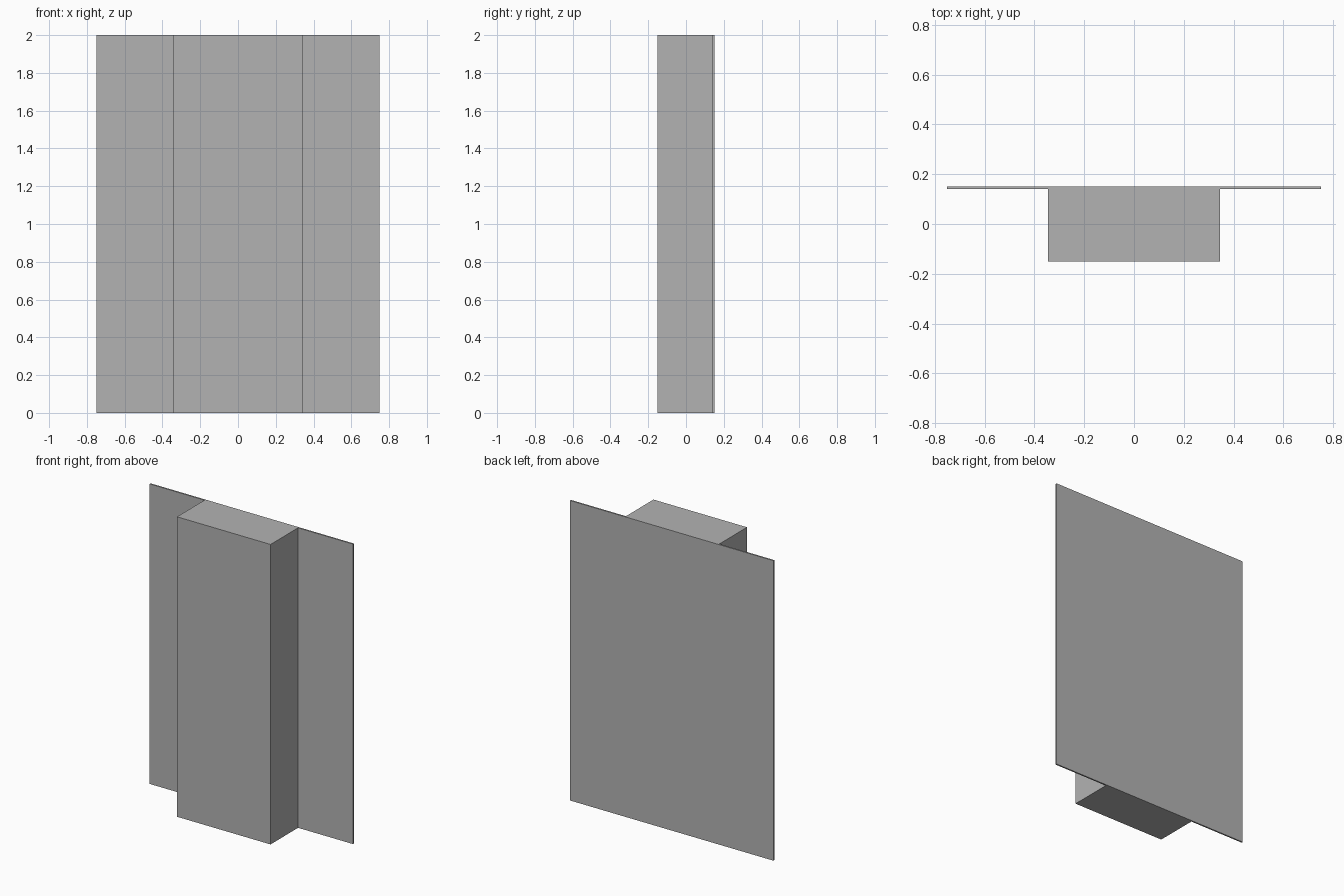
import bpy
import bmesh

cube = bpy.data.objects.get("Cube")
if cube:
    bpy.data.objects.remove(cube, do_unlink=True)

HEIGHT = 2.0
PANEL_HALF, COLUMN_HALF = 0.75, 0.345
FRONT, BACK, THICKNESS = -0.15, 0.15, 0.01

# Plain grey material
grey = bpy.data.materials.new("plain_grey")
grey.use_nodes = True
colour = (0.45, 0.45, 0.45, 1.0)
grey.diffuse_color = colour
grey.node_tree.nodes["Principled BSDF"].inputs["Base Color"].default_value = colour

# T-shaped plan: thin back panel with a column projecting to the front
step = BACK - THICKNESS
half = [(COLUMN_HALF, FRONT), (COLUMN_HALF, step), (PANEL_HALF, step), (PANEL_HALF, BACK)]
profile = half + [(-x, y) for x, y in reversed(half)]

# Extrude the plan to full height
bm = bmesh.new()
base = bm.faces.new([bm.verts.new((x, y, 0)) for x, y in profile])
top = bmesh.ops.extrude_face_region(bm, geom=[base], use_keep_orig=True)
top_verts = [g for g in top["geom"] if isinstance(g, bmesh.types.BMVert)]
bmesh.ops.translate(bm, verts=top_verts, vec=(0, 0, HEIGHT))
bmesh.ops.recalc_face_normals(bm, faces=bm.faces)

mesh = bpy.data.meshes.new("panel_with_column")
bm.to_mesh(mesh)
bm.free()
mesh.materials.append(grey)
panel = bpy.data.objects.new("panel_with_column", mesh)
bpy.context.collection.objects.link(panel)
